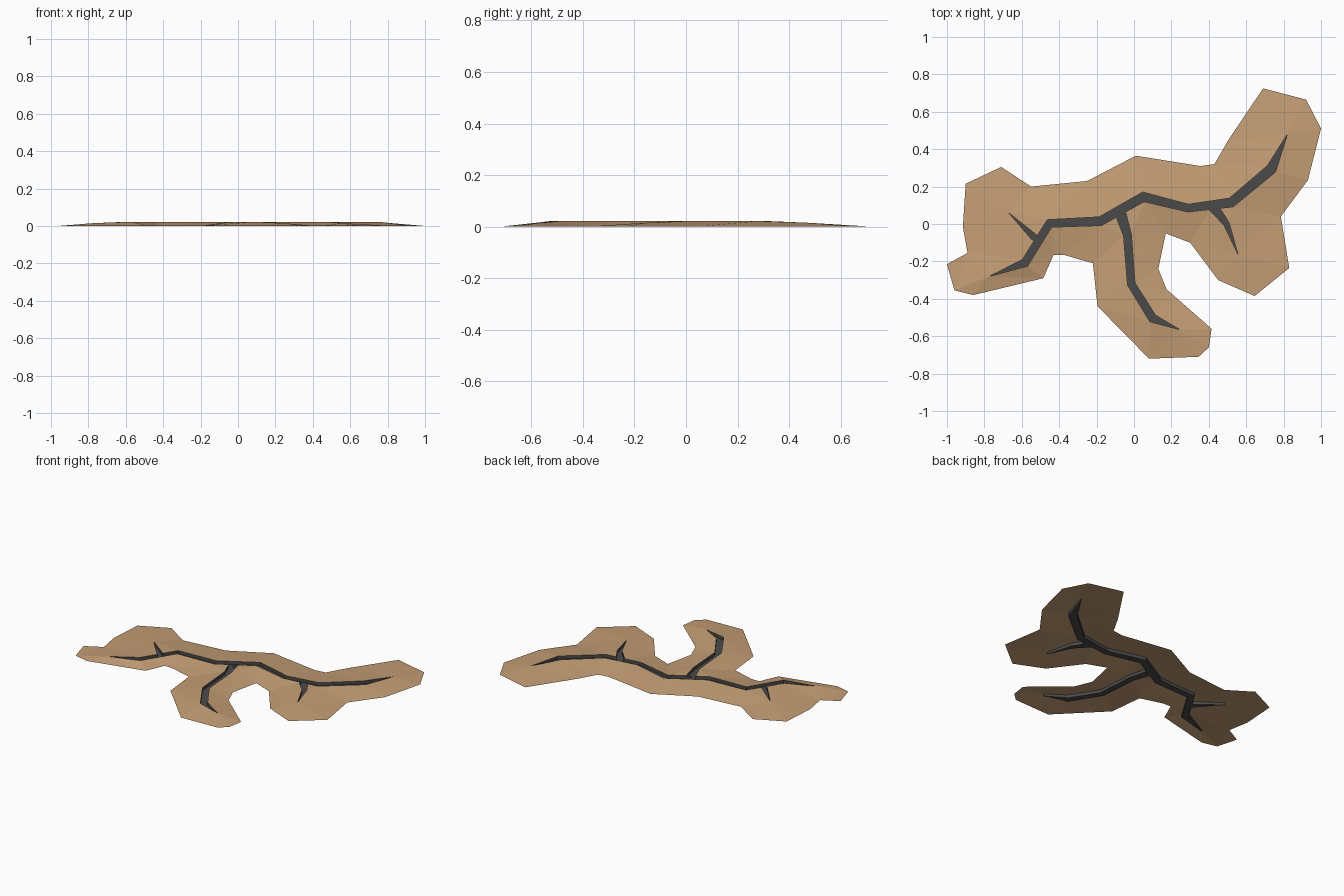
import bpy, bmesh
from mathutils import Vector
from mathutils.geometry import delaunay_2d_cdt

if "Cube" in bpy.data.objects:
    bpy.data.objects.remove(bpy.data.objects["Cube"])

TOP, TIP, FLOOR = 0.022, 0.015, 0.001


def material(name, rgb):
    m = bpy.data.materials.new(name)
    m.diffuse_color = (*rgb, 1)
    m.use_nodes = True
    m.node_tree.nodes["Principled BSDF"].inputs["Base Color"].default_value = m.diffuse_color
    return m


earth = material("tan earth", (0.56, 0.345, 0.18))
dark = material("dark grey", (0.068, 0.068, 0.07))

# outer edge of the raised ground, seen from above, counter-clockwise
OUTLINE = [
    (.69, .725), (.505, .45), (.43, .32), (.355, .31), (.26, .325), (.01, .365),
    (-.25, .23), (-.55, .20), (-.71, .305), (-.90, .215), (-.915, -.015),
    (-.89, -.155), (-1, -.215), (-.96, -.355), (-.86, -.38), (-.485, -.29),
    (-.43, -.165), (-.375, -.165), (-.22, -.21), (-.195, -.44), (.08, -.72),
    (.345, -.71), (.40, -.66), (.415, -.56), (.175, -.35), (.13, -.24),
    (.17, -.05), (.30, -.10), (.45, -.30), (.645, -.385), (.83, -.235),
    (.785, .04), (.93, .235), (1, .51), (.92, .665)]

# crack centre lines: x, y, half width (0 = pointed tip)
CRACKS = [
    [(-.775, -.28, 0), (-.583, -.208, .021), (-.452, .003, .020), (-.18, .015, .023),
     (.05, .145, .024), (.29, .085, .020), (.52, .115, .024), (.735, .295, .027), (.82, .48, 0)],
    [(-.67, .06, 0), (-.54, -.065, .017), (-.51, -.09, .017)],
    [(-.07, .05, .028), (-.035, -.06, .021), (-.015, -.32, .020), (.10, -.505, .022), (.245, -.565, 0)],
    [(.425, .09, .026), (.495, 0, .015), (.555, -.16, 0)]]


def strip(path):
    """Counter-clockwise polygon around a centre line, mitred at the bends."""
    pts = [Vector(p[:2]) for p in path]
    left, right = [], []
    for i, p in enumerate(pts):
        w = path[i][2]
        if w == 0:
            left.append(p)
            continue
        a = (p - pts[i - 1]).normalized() if i else (pts[1] - p).normalized()
        b = (pts[i + 1] - p).normalized() if i < len(pts) - 1 else a
        t = (a + b).normalized()
        n = Vector((-t.y, t.x)) * (w / max(t.dot(a), .5))
        left.append(p + n)
        right.append(p - n)
    return (left + right[::-1])[::-1]


# triangulate the ground and cracks together
verts, polys = [], []
for poly in [[Vector(p) for p in OUTLINE]] + [strip(c) for c in CRACKS]:
    polys.append(list(range(len(verts), len(verts) + len(poly))))
    verts += poly
co, _, faces, vorig, _, forig = delaunay_2d_cdt(verts, [], polys, 1, 1e-5)
tips = [Vector(p[:2]) for c in CRACKS for p in c if p[2] == 0]


def height(i):
    if any(v < len(OUTLINE) for v in vorig[i]):
        return 0
    return TIP if any((co[i] - t).length < 1e-4 for t in tips) else TOP


def make(name, mat, polygons):
    bm = bmesh.new()
    for q in polygons:
        bm.faces.new([bm.verts.new(p) for p in q])
    bmesh.ops.remove_doubles(bm, verts=bm.verts, dist=1e-5)
    me = bpy.data.meshes.new(name)
    bm.to_mesh(me)
    bm.free()
    me.materials.append(mat)
    bpy.context.collection.objects.link(bpy.data.objects.new(name, me))


# sloping ground and flat crack floor
ground, crack, floor_edges = [], [], set()
for f, o in zip(faces, forig):
    if any(k > 0 for k in o):
        crack.append([(*co[i], FLOOR) for i in f])
        floor_edges |= {(f[k], f[(k + 1) % len(f)]) for k in range(len(f))}
    else:
        ground.append([(*co[i], height(i)) for i in f])

# crack walls along the border of the floor, facing into the crack
for a, b in floor_edges:
    if (b, a) not in floor_edges:
        crack.append([(*co[a], FLOOR), (*co[a], height(a)),
                      (*co[b], height(b)), (*co[b], FLOOR)])

make("raised_ground", earth, ground)
make("crack", dark, crack)
